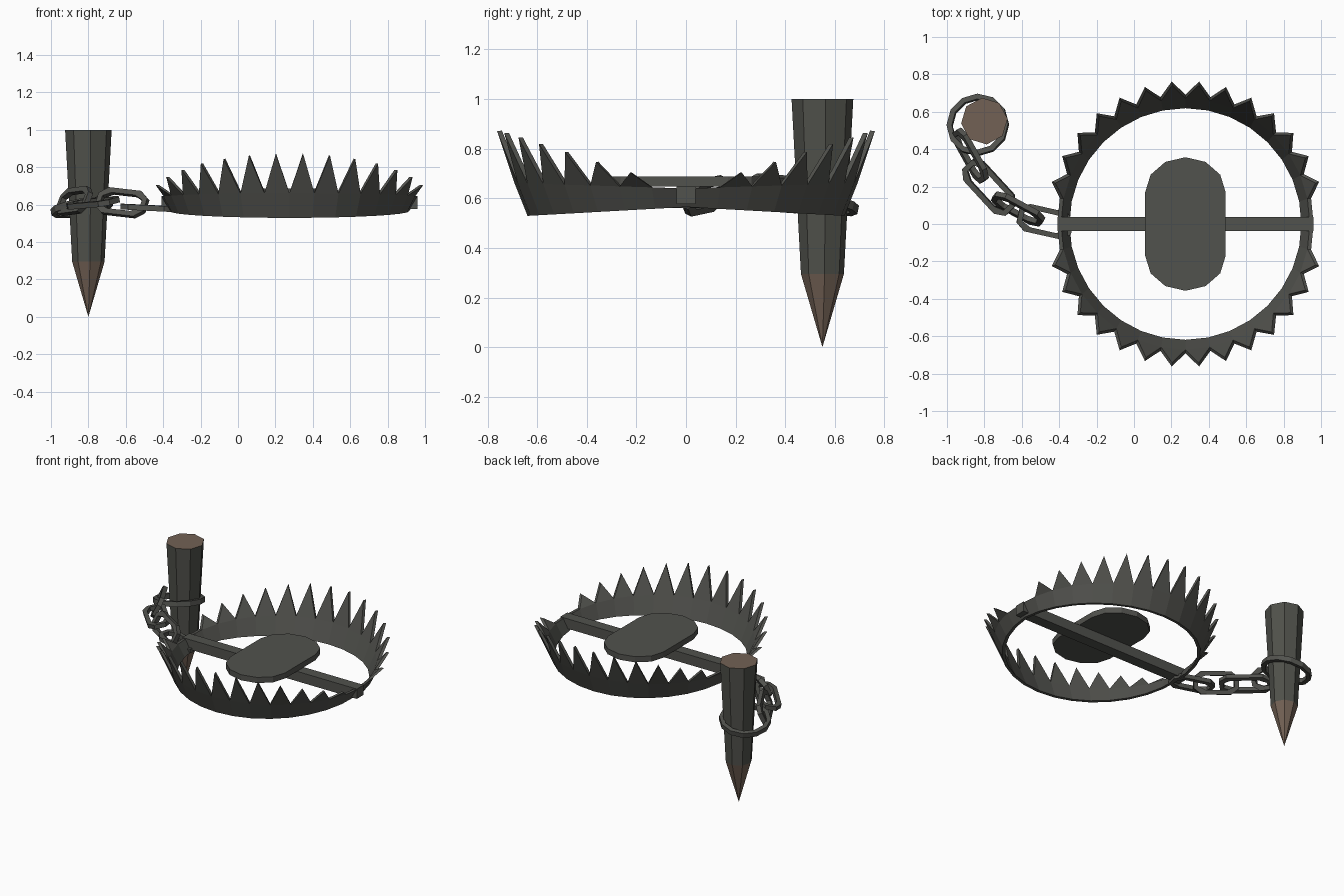
import bpy, bmesh
from math import sin, cos, pi, radians
from mathutils import Matrix, Vector

if "Cube" in bpy.data.objects:
    bpy.data.objects.remove(bpy.data.objects["Cube"])


def material(name, rgb):
    m = bpy.data.materials.new(name)
    m.diffuse_color = (*rgb, 1)
    m.use_nodes = True
    m.node_tree.nodes["Principled BSDF"].inputs["Base Color"].default_value = m.diffuse_color
    return m


METAL = material("dark_iron", (0.083, 0.084, 0.075))
BARK = material("dark_bark", (0.080, 0.082, 0.070))
WOOD = material("cut_wood", (0.17, 0.12, 0.09))
CX = 0.275  # centre of the trap in x


def finish(bm, name, mats, matrix=None):
    if matrix is not None:
        bm.transform(matrix)
    bmesh.ops.recalc_face_normals(bm, faces=bm.faces)
    me = bpy.data.meshes.new(name)
    bm.to_mesh(me)
    bm.free()
    for m in mats:
        me.materials.append(m)
    ob = bpy.data.objects.new(name, me)
    bpy.context.collection.objects.link(ob)
    return ob


def loop_band(name, outer, inner, height, matrix):
    """Closed flat loop with a rectangular section."""
    bm = bmesh.new()
    rows = [[bm.verts.new((x, y, z)) for x, y in pts]
            for pts, z in ((outer, -height / 2), (outer, height / 2),
                           (inner, height / 2), (inner, -height / 2))]
    n = len(outer)
    for a, b in zip(rows, rows[1:] + rows[:1]):
        for i in range(n):
            j = (i + 1) % n
            bm.faces.new((a[i], a[j], b[j], b[i]))
    return finish(bm, name, [METAL], matrix)


# Jaws: half rings with flaring teeth, each tipped slightly downward
def jaw(name, side):
    bm = bmesh.new()
    n, thick = 16, 0.02

    def vert(r, a, z):
        return bm.verts.new((r * cos(a), side * r * sin(a), z))

    cols = []
    for i in range(n + 1):
        a = pi * i / n
        top = 0.075 + 0.06 * sin(a)
        cols.append([vert(0.64, a, 0), vert(0.685, a, top),
                     vert(0.685 - thick, a, top), vert(0.64 - thick, a, 0)])
    for i in range(n):
        p, q = cols[i], cols[i + 1]
        for k in (0, 2, 3):
            m = (k + 1) % 4
            bm.faces.new((p[k], q[k], q[m], p[m]))
        if 0 < i < n - 1:  # pointed tooth
            a = pi * (i + 0.5) / n
            tip = 0.07 + 0.28 * sin(a)
            to, ti = vert(0.747, a, tip), vert(0.747 - thick, a, tip)
            bm.faces.new((p[1], q[1], to))
            bm.faces.new((p[2], q[2], ti))
            bm.faces.new((p[1], to, ti, p[2]))
            bm.faces.new((q[1], to, ti, q[2]))
        else:              # plain end by the hinge
            bm.faces.new((p[1], q[1], q[2], p[2]))
    bm.faces.new(cols[0])
    bm.faces.new(cols[-1])
    tilt = Matrix.Rotation(radians(-3.2) * side, 4, 'X')
    finish(bm, name, [METAL], Matrix.Translation((CX, 0, 0.565)) @ tilt)


jaw("back_jaw", 1)
jaw("front_jaw", -1)

# Cross bar
bm = bmesh.new()
bmesh.ops.create_cube(bm, size=1)
finish(bm, "cross_bar", [METAL],
       Matrix.Translation((CX, 0, 0.612)) @ Matrix.Diagonal((1.37, 0.077, 0.07, 1)))

# Trigger pan: stadium-shaped plate
bm = bmesh.new()
pts = []
for s in (1, -1):
    for k in range(7):
        a = pi * k / 6
        pts.append((s * 0.215 * cos(a), s * (0.17 + 0.187 * sin(a))))
face = bm.faces.new([bm.verts.new((x, y, 0)) for x, y in pts])
ext = bmesh.ops.extrude_face_region(bm, geom=[face])
bmesh.ops.translate(bm, vec=(0, 0, 0.04),
                    verts=[v for v in ext["geom"] if isinstance(v, bmesh.types.BMVert)])
finish(bm, "trigger_pan", [METAL], Matrix.Translation((CX, 0, 0.647)))

# Stake: eight-sided tapered post with a bare point and bare top
bm = bmesh.new()
rings = [[bm.verts.new((r * cos(pi * k / 4 + 0.1), r * sin(pi * k / 4 + 0.1), z))
          for k in range(8)] for r, z in ((0.087, 0.295), (0.125, 1.0))]
point = bm.verts.new((0, 0, 0))
for k in range(8):
    j = (k + 1) % 8
    bm.faces.new((rings[0][k], rings[0][j], rings[1][j], rings[1][k]))
    bm.faces.new((point, rings[0][j], rings[0][k])).material_index = 1
bm.faces.new(rings[1]).material_index = 1
finish(bm, "stake", [BARK, WOOD], Matrix.Translation((-0.8, 0.55, 0)))


# Ring around the stake, hanging at a slant
def circle(r, n=12):
    return [(r * cos(2 * pi * k / n), r * sin(2 * pi * k / n)) for k in range(n)]


slant = Matrix.Rotation(radians(-11), 4, 'X') @ Matrix.Rotation(radians(-9), 4, 'Y')
loop_band("stake_ring", circle(0.167), circle(0.138), 0.035,
          Matrix.Translation((-0.835, 0.53, 0.585)) @ slant)


# Chain links: elongated octagons, alternately flat and upright
def octagon(l, w):
    c, d = 0.05, w * 0.5
    return [(l, -d), (l, d), (l - c, w), (c - l, w),
            (-l, d), (-l, -d), (c - l, -w), (l - c, -w)]


def link(name, start, end, roll, width=0.15):
    a, b = Vector(start), Vector(end)
    x = (b - a).normalized()
    y = Vector((0, 0, 1)).cross(x).normalized()
    rot = Matrix((x, y, x.cross(y))).transposed().to_4x4()
    l, w, t = (b - a).length / 2, width / 2, 0.028
    loop_band(name, octagon(l, w), octagon(l - t, w - t), 0.03,
              Matrix.Translation((a + b) / 2) @ rot @ Matrix.Rotation(radians(roll), 4, 'X'))


link("chain_link_1", (-0.95, 0.50, 0.61), (-0.80, 0.23, 0.63), 65)
link("chain_link_2", (-0.89, 0.32, 0.60), (-0.66, 0.07, 0.62), 12)
link("chain_link_3", (-0.75, 0.15, 0.625), (-0.49, 0.01, 0.595), 65)
link("chain_link_4", (-0.62, 0.045, 0.59), (-0.33, -0.02, 0.575), 0)
